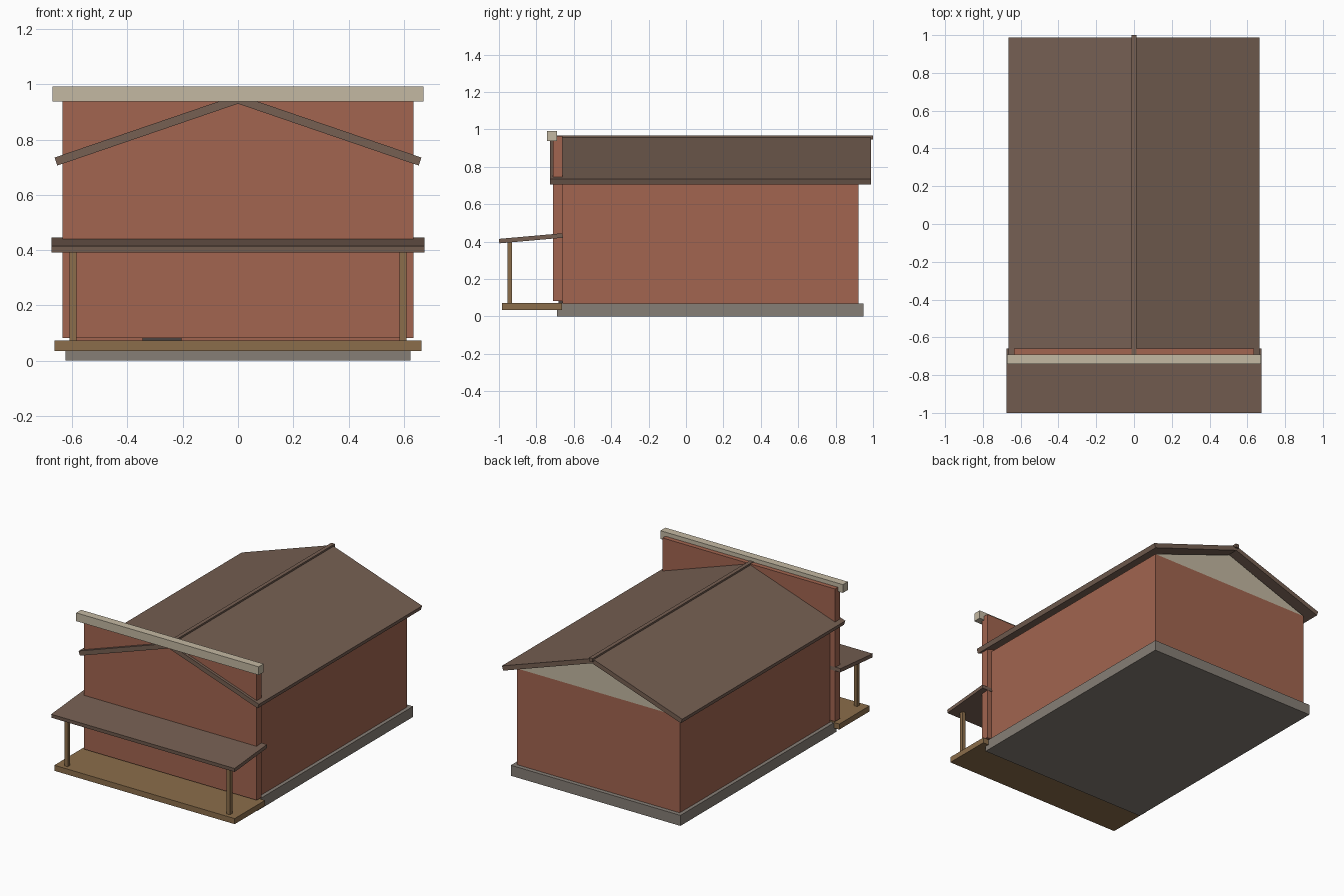
import bpy, bmesh, math
from mathutils import Matrix, Vector

if "Cube" in bpy.data.objects:
    bpy.data.objects.remove(bpy.data.objects["Cube"])


def material(name, rgb):
    m = bpy.data.materials.new(name)
    m.diffuse_color = (*rgb, 1)
    m.use_nodes = True
    m.node_tree.nodes["Principled BSDF"].inputs["Base Color"].default_value = m.diffuse_color
    return m


BRICK = material("brick", (0.36, 0.13, 0.08))
ROOF = material("roof_brown", (0.18, 0.115, 0.085))
WOOD = material("wood", (0.26, 0.155, 0.07))
CREAM = material("cream", (0.55, 0.48, 0.36))
STONE = material("stone", (0.24, 0.21, 0.18))
DARK = material("dark_door", (0.07, 0.055, 0.05))


def finish(name, bm, mat):
    bmesh.ops.recalc_face_normals(bm, faces=bm.faces)
    me = bpy.data.meshes.new(name)
    bm.to_mesh(me)
    bm.free()
    me.materials.append(mat)
    ob = bpy.data.objects.new(name, me)
    bpy.context.collection.objects.link(ob)
    return ob


def box(name, x, y, z, mat):
    """Box from (min, max) ranges."""
    bm = bmesh.new()
    size = [r[1] - r[0] for r in (x, y, z)]
    mid = Vector([(r[0] + r[1]) / 2 for r in (x, y, z)])
    bmesh.ops.create_cube(bm, size=1, matrix=Matrix.Translation(mid) @ Matrix.Diagonal((*size, 1)))
    return finish(name, bm, mat)


def prism(name, profile, a, b, mat, axis="y"):
    """Extrude a 2D profile (x,z along y, or y,z along x) from a to b."""
    bm = bmesh.new()
    pt = (lambda p: (p[0], a, p[1])) if axis == "y" else (lambda p: (a, p[0], p[1]))
    f = bm.faces.new([bm.verts.new(pt(p)) for p in profile])
    ext = bmesh.ops.extrude_face_region(bm, geom=[f])
    move = (0, b - a, 0) if axis == "y" else (b - a, 0, 0)
    bmesh.ops.translate(bm, vec=move, verts=[v for v in ext["geom"] if isinstance(v, bmesh.types.BMVert)])
    return finish(name, bm, mat)


# Base and main body
box("foundation", (-0.624, 0.624), (-0.69, 0.95), (0, 0.07), STONE)
box("walls", (-0.6, 0.6), (-0.66, 0.922), (0.07, 0.71), BRICK)
prism("gable", [(-0.6, 0.71), (0.6, 0.71), (0, 0.925)], -0.66, 0.922, CREAM)

# Main roof slopes and ridge cap
for s, side in ((-1, "left"), (1, "right")):
    prism("roof_" + side, [(0, 0.93), (s * 0.654, 0.706), (s * 0.664, 0.735), (0, 0.962)],
          -0.728, 0.988, ROOF)
box("ridge_cap", (-0.013, 0.013), (-0.737, 1.0), (0.945, 0.969), ROOF)

# False front with cornice
box("false_front", (-0.635, 0.635), (-0.71, -0.66), (0.082, 0.965), BRICK)
box("cornice", (-0.672, 0.672), (-0.742, -0.69), (0.937, 0.992), CREAM)
box("door", (-0.345, -0.205), (-0.682, -0.655), (0.072, 0.36), DARK)

# Porch
box("porch_deck", (-0.664, 0.664), (-0.983, -0.664), (0.035, 0.072), WOOD)
for s, side in ((-1, "left"), (1, "right")):
    box("porch_post_" + side, (s * 0.597 - 0.0125, s * 0.597 + 0.0125), (-0.955, -0.93), (0.07, 0.405), WOOD)
prism("porch_roof", [(-0.998, 0.391), (-0.658, 0.421), (-0.66, 0.445), (-1.0, 0.415)],
      -0.675, 0.675, ROOF, axis="x")
